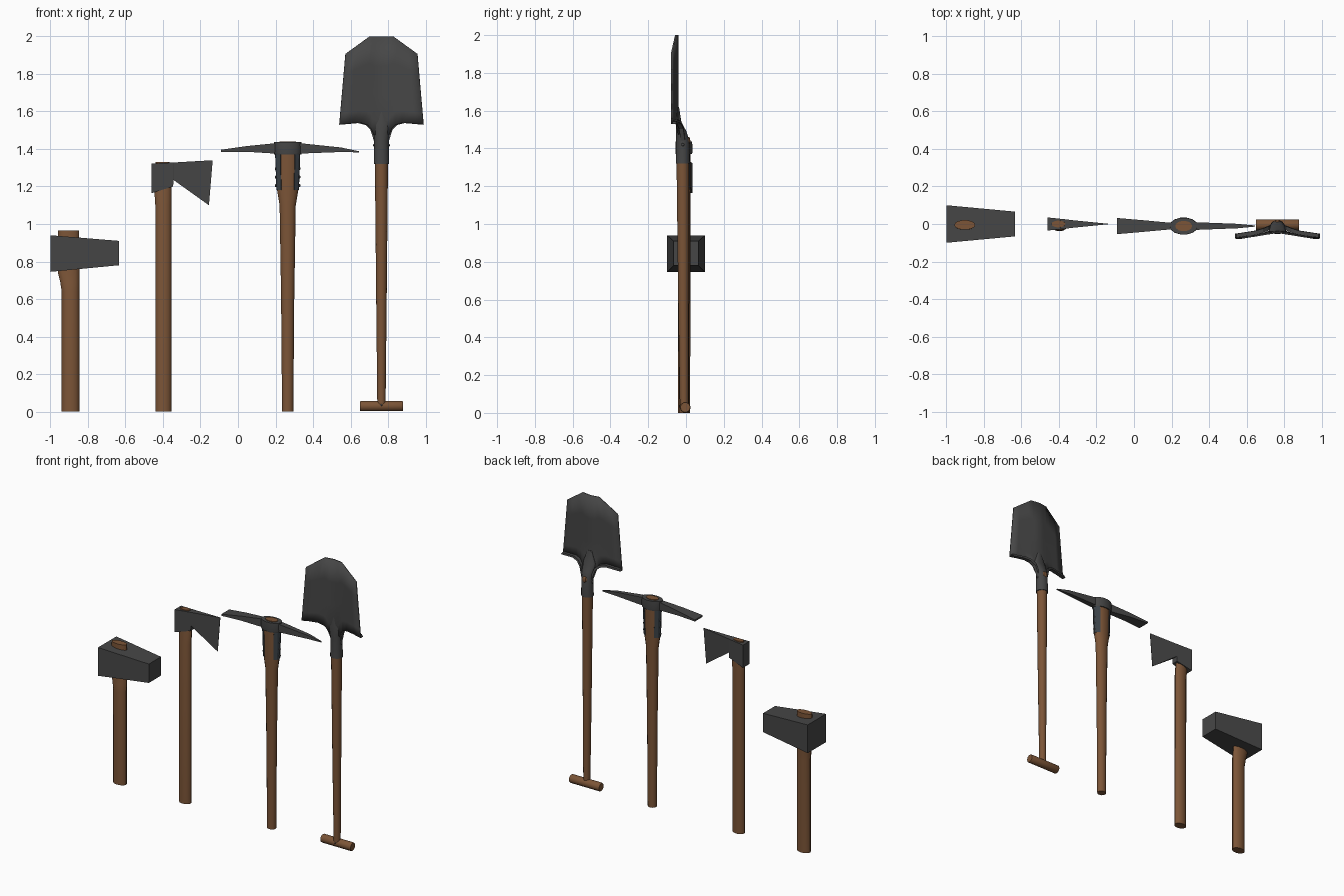
import bpy, bmesh, math
from mathutils import Vector, Matrix

if "Cube" in bpy.data.objects:
    bpy.data.objects.remove(bpy.data.objects["Cube"])


def material(name, col):
    m = bpy.data.materials.new(name)
    m.diffuse_color = (*col, 1)
    m.use_nodes = True
    m.node_tree.nodes["Principled BSDF"].inputs["Base Color"].default_value = m.diffuse_color
    return m


WOOD = material("brown wood", (0.20, 0.09, 0.038))
METAL = material("dark iron", (0.062, 0.062, 0.062))
SLATE = material("slate steel", (0.045, 0.056, 0.066))


def finish(name, bm, mat, smooth=False):
    bmesh.ops.recalc_face_normals(bm, faces=bm.faces)
    me = bpy.data.meshes.new(name)
    bm.to_mesh(me)
    bm.free()
    me.materials.append(mat)
    ob = bpy.data.objects.new(name, me)
    bpy.context.collection.objects.link(ob)
    if smooth:
        bpy.ops.object.select_all(action='DESELECT')
        ob.select_set(True)
        bpy.context.view_layer.objects.active = ob
        bpy.ops.object.shade_smooth_by_angle(angle=math.radians(35))
    return ob


def loft(name, sections, mat, smooth=False):
    """Skin a list of equal-length point loops and cap both ends."""
    bm = bmesh.new()
    rings = [[bm.verts.new(p) for p in s] for s in sections]
    n = len(rings[0])
    for a, b in zip(rings, rings[1:]):
        for i in range(n):
            j = (i + 1) % n
            bm.faces.new((a[i], a[j], b[j], b[i]))
    bm.faces.new(rings[0])
    bm.faces.new(rings[-1])
    return finish(name, bm, mat, smooth)


def oval(z, cx, cy, rx, ry, n=14):
    return [(cx + rx * math.cos(2 * math.pi * i / n),
             cy + ry * math.sin(2 * math.pi * i / n), z) for i in range(n)]


def handle(name, rings, mat=WOOD):
    return loft(name, [oval(*r) for r in rings], mat, True)


def slab(x, z0, z1, cy, hy, x_low=None):
    """Four-cornered section across the x axis."""
    xl = x if x_low is None else x_low
    return [(xl, cy - hy, z0), (xl, cy + hy, z0), (x, cy + hy, z1), (x, cy - hy, z1)]


def stud(name, loc, r, mat):
    bm = bmesh.new()
    bmesh.ops.create_uvsphere(bm, u_segments=8, v_segments=6, radius=1)
    bmesh.ops.transform(bm, matrix=Matrix.Translation(loc) @ Matrix.Diagonal((*r, 1)), verts=bm.verts)
    finish(name, bm, mat, True)


# Sledge hammer
loft("hammer_head", [slab(-1.0, 0.745, 0.94, 0, 0.1), slab(-0.635, 0.78, 0.91, 0, 0.066)], METAL)
handle("hammer_handle", [(0, -0.893, -0.012, 0.047, 0.032), (0.64, -0.893, -0.012, 0.047, 0.032),
                         (0.69, -0.897, -0.01, 0.051, 0.03), (0.74, -0.903, -0.006, 0.057, 0.027),
                         (0.965, -0.903, -0.005, 0.056, 0.026)])

# Axe
loft("axe_head", [slab(-0.46, 1.165, 1.322, 0, 0.035), slab(-0.346, 1.2, 1.328, 0, 0.023),
                  slab(-0.344, 1.235, 1.328, 0, 0.022),
                  slab(-0.135, 1.10, 1.34, 0, 0.001, -0.155)], METAL)
handle("axe_handle", [(0, -0.398, -0.008, 0.043, 0.031), (1.1, -0.398, -0.006, 0.043, 0.03),
                      (1.19, -0.401, 0, 0.046, 0.024), (1.331, -0.403, 0, 0.037, 0.018)])

# Pickaxe: flat adze to the left, point to the right
PX, PY = 0.265, -0.011
loft("pick_head", [slab(-0.09, 1.385, 1.396, PY, 0.043), slab(0.05, 1.385, 1.416, PY, 0.031),
                   slab(0.19, 1.376, 1.43, PY, 0.018), slab(0.34, 1.376, 1.43, PY, 0.02),
                   slab(0.55, 1.384, 1.408, PY, 0.012), slab(0.645, 1.382, 1.388, PY, 0.003)], METAL)
handle("pick_eye", [(1.37, PX, PY, 0.072, 0.044), (1.38, PX, PY, 0.076, 0.046),
                    (1.436, PX, PY, 0.074, 0.045)], METAL)
handle("pick_handle", [(0, PX, PY, 0.03, 0.027), (0.6, PX, PY, 0.035, 0.029),
                       (1.1, PX, PY, 0.043, 0.032), (1.19, PX, PY, 0.058, 0.035),
                       (1.37, PX, PY, 0.063, 0.037), (1.371, PX, PY, 0.045, 0.028),
                       (1.44, PX, PY, 0.045, 0.028)])
for side, label in ((-1, "left"), (1, "right")):
    strips = []
    for z, rx, ry in ((1.18, 0.056, 0.034), (1.37, 0.063, 0.037)):
        arc = [math.radians(a) for a in (-54, -27, 0, 27, 54)]
        outer = [(PX + side * (rx + 0.004) * math.cos(a), PY + (ry + 0.004) * math.sin(a), z) for a in arc]
        inner = [(PX + side * (rx - 0.006) * math.cos(a), PY + (ry - 0.006) * math.sin(a), z) for a in arc[::-1]]
        strips.append(outer + inner)
    loft(label + "_pick_strap", strips, SLATE)
    for z in (1.205, 1.25, 1.295):
        stud(label + "_pick_rivet", (PX + side * 0.063, PY, z), (0.006, 0.008, 0.008), METAL)

# Shovel shaft, grip and socket
SX, SY = 0.765, -0.017
handle("shovel_shaft", [(0.03, SX, -0.01, 0.022, 0.023), (0.6, SX, -0.014, 0.028, 0.028),
                        (1.33, SX, SY, 0.035, 0.034)])
loft("shovel_grip", [[(x, -0.004 + r * math.cos(math.pi * i / 5), 0.029 + r * math.sin(math.pi * i / 5))
                      for i in range(10)]
                     for x, r in ((0.65, 0.026), (0.656, 0.029), (0.874, 0.029), (0.88, 0.026))], WOOD, True)
stud("grip_screw", (SX, -0.032, 0.035), (0.006, 0.004, 0.006), METAL)
handle("shovel_socket", [(1.32, SX, SY, 0.041, 0.038), (1.44, SX, SY, 0.039, 0.036),
                         (1.49, SX, -0.026, 0.042, 0.029), (1.54, SX, -0.038, 0.046, 0.014),
                         (1.62, SX, -0.042, 0.015, 0.005)], METAL)
stud("socket_wood_plug", (SX, 0.014, 1.44), (0.018, 0.009, 0.022), WOOD)
for side in (-1, 1):
    stud("socket_rivet", (SX + side * 0.039, SY, 1.42), (0.006, 0.008, 0.008), METAL)

# Shovel blade: dished sheet with clipped tip corners
bm = bmesh.new()
half = [(0.0, 1.47), (0.18, 1.475), (0.25, 1.51), (0.33, 1.528), (0.5, 1.54), (0.75, 1.537), (1.0, 1.53)]
columns = [(-u, z) for u, z in half[:0:-1]] + half
grid = []
for u, z0 in columns:
    a = abs(u)
    z1 = 2.0 - max(0, a - 0.33) / 0.67 * 0.093
    col = []
    for t in (0, 0.15, 0.4, 0.7, 1):
        z = z0 + (z1 - z0) * t
        w = 0.225 - 0.033 * min(1, max(0, (z - 1.53) / 0.375))
        ridge = 0.02 * max(0, 1 - a / 0.4) * max(0, 1 - t / 0.15)
        col.append(bm.verts.new((SX + w * u, -0.044 - 0.031 * a + ridge, z)))
    grid.append(col)
for c, d in zip(grid, grid[1:]):
    for i in range(4):
        bm.faces.new((c[i], d[i], d[i + 1], c[i + 1]))
blade = finish("shovel_blade", bm, METAL, True)
mod = blade.modifiers.new("thickness", 'SOLIDIFY')
mod.thickness = 0.008
mod.offset = 0

# Rolled foot treads along the blade shoulders
path = [(0.223, -0.066, 1.536), (0.12, -0.05, 1.545), (0.08, -0.038, 1.535),
        (0.055, -0.028, 1.51), (0.036, -0.02, 1.45)]
for side, label in ((-1, "left"), (1, "right")):
    rings = []
    for dx, y, z in path:
        p = Vector((SX + side * dx, y, z))
        n = Vector((side * 0.004, 0, -0.007))
        b = Vector((0, 0.014, 0))
        rings.append([p + n - b * 0.6, p + n + b, p - n + b, p - n - b * 0.6])
    loft(label + "_foot_tread", rings, METAL)
